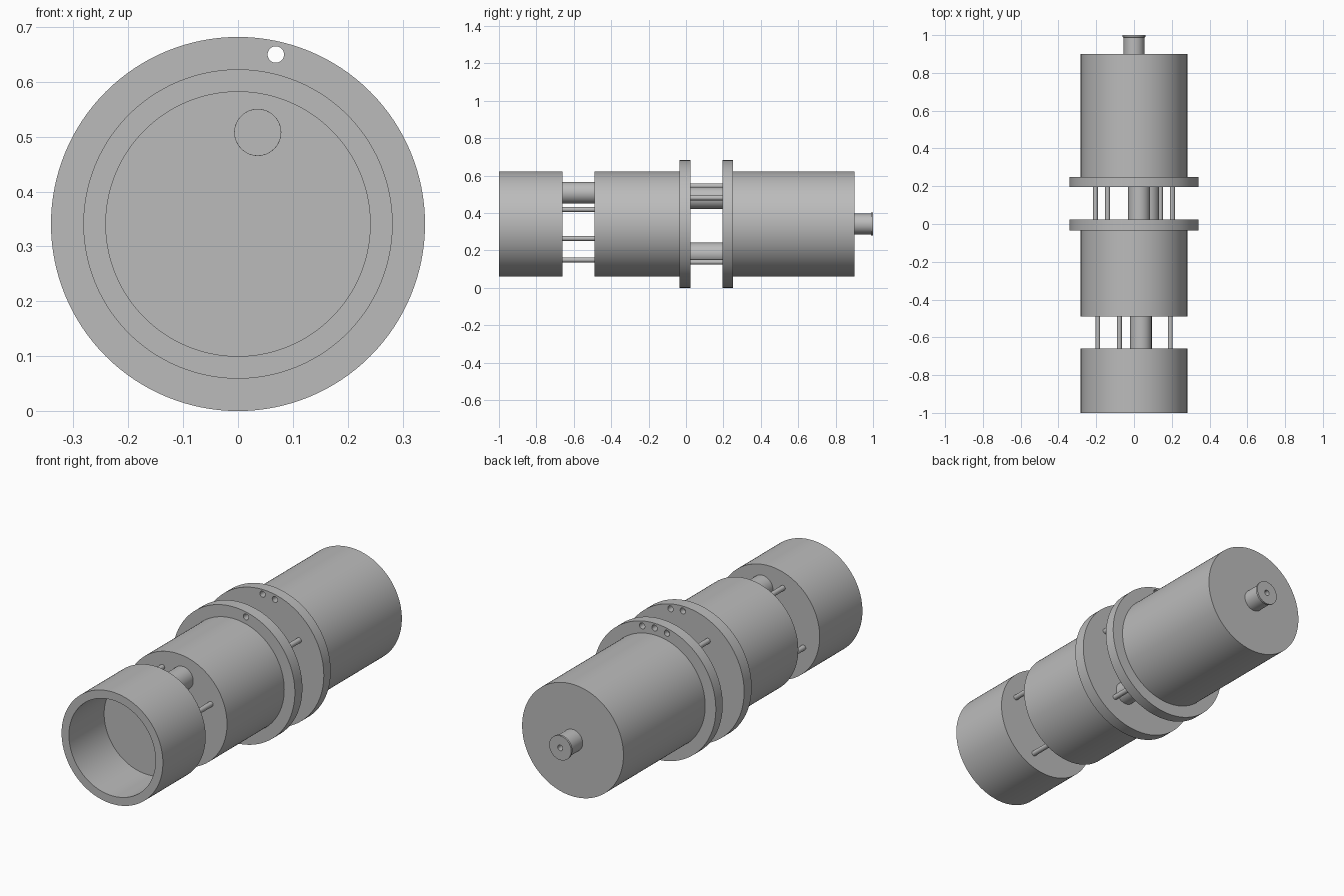
import bpy, bmesh, math

if "Cube" in bpy.data.objects:
    bpy.data.objects.remove(bpy.data.objects["Cube"])

CZ = 0.341          # height of the main axis
SEG = 128

grey = bpy.data.materials.new("plain grey")
grey.diffuse_color = (0.5, 0.5, 0.5, 1)
grey.use_nodes = True
grey.node_tree.nodes["Principled BSDF"].inputs["Base Color"].default_value = grey.diffuse_color


def smooth(me):
    me.shade_smooth()
    me.set_sharp_from_angle(angle=math.radians(30))


def lathe(name, profile, x=0.0, z=CZ, seg=SEG):
    """Spin (radius, y) points about an axis along y; radius 0 closes the end."""
    bm = bmesh.new()
    rings = []
    for r, y in profile:
        if r == 0:
            rings.append([bm.verts.new((x, y, z))])
        else:
            rings.append([bm.verts.new((x + r * math.cos(2 * math.pi * i / seg), y,
                                        z + r * math.sin(2 * math.pi * i / seg)))
                          for i in range(seg)])
    for a, b in zip(rings, rings[1:]):
        for i in range(seg):
            j = (i + 1) % seg
            if len(a) == 1:
                bm.faces.new((a[0], b[i], b[j]))
            elif len(b) == 1:
                bm.faces.new((a[i], a[j], b[0]))
            else:
                bm.faces.new((a[i], a[j], b[j], b[i]))
    bmesh.ops.recalc_face_normals(bm, faces=bm.faces)
    me = bpy.data.meshes.new(name)
    bm.to_mesh(me)
    bm.free()
    me.materials.append(grey)
    smooth(me)
    ob = bpy.data.objects.new(name, me)
    bpy.context.collection.objects.link(ob)
    return ob


def rod(name, r, y0, y1, x, z, seg=32):
    return lathe(name, [(0, y0), (r, y0), (r, y1), (0, y1)], x, z, seg)


def drill(ob, holes):
    """Cut round holes (radius, y0, y1, x, z) along y."""
    cutters = []
    for h in holes:
        c = rod("cutter", *h)
        c.hide_render = True
        m = ob.modifiers.new("hole", 'BOOLEAN')
        m.operation = 'DIFFERENCE'
        m.solver = 'EXACT'
        m.object = c
        cutters.append(c)
    dg = bpy.context.evaluated_depsgraph_get()
    me = bpy.data.meshes.new_from_object(ob.evaluated_get(dg))
    ob.modifiers.clear()
    ob.data = me
    smooth(me)
    for c in cutters:
        bpy.data.objects.remove(c)


R, FLANGE = 0.282, 0.341
TX, TZ = 0.036, 0.508       # front tube centre

# Open front cup with a bored floor
cup = lathe("front_cup", [(0, -0.72), (0.241, -0.72), (0.241, -1.0), (R, -1.0),
                          (R, -0.66), (0, -0.66)])
drill(cup, [(0.057, -0.75, -0.6, TX, TZ)])

# Middle body with its flange
middle = lathe("middle_body", [(0, -0.49), (R, -0.49), (R, -0.035), (FLANGE, -0.035),
                               (FLANGE, 0.025), (0, 0.025)])
drill(middle, [(0.015, -0.1, 0.1, 0.069, 0.65),
               (0.015, -0.005, 0.1, 0.0, 0.658),
               (0.042, -0.6, -0.25, TX, TZ)])

# Rear body with its flange
rear = lathe("rear_body", [(0, 0.195), (FLANGE, 0.195), (FLANGE, 0.25), (R, 0.25),
                           (R, 0.9), (0, 0.9)])
drill(rear, [(0.015, 0.1, 0.3, 0.069, 0.65),
             (0.015, 0.1, 0.3, 0.0, 0.658),
             (0.015, 0.22, 0.3, -0.069, 0.65)])

# Hollow front tube
lathe("front_tube", [(0.042, -0.72), (0.058, -0.72), (0.058, -0.485),
                     (0.042, -0.485), (0.042, -0.72)], TX, TZ, 64)

# Solid tubes between the flanges
rod("upper_link_tube", 0.058, 0.02, 0.2, 0.027, 0.48, 64)
rod("lower_link_tube", 0.058, 0.02, 0.2, 0.075, 0.183, 64)

# Four thin rods in each gap, on a circle around the axis
for name, y0, y1, rad, start in (("front_rod", -0.67, -0.48, 0.207, 22),
                                 ("flange_rod", 0.02, 0.2, 0.247, 34.5)):
    for k in range(4):
        a = math.radians(start + 90 * k)
        rod(f"{name}_{k + 1}", 0.013, y0, y1,
            rad * math.cos(a), CZ + rad * math.sin(a))

# Output shaft with a lip and a small centre hole
lathe("rear_shaft", [(0, 0.89), (0.055, 0.89), (0.055, 0.988), (0.061, 0.99),
                     (0.061, 1.0), (0.014, 1.0), (0.014, 0.93), (0, 0.93)], seg=64)
